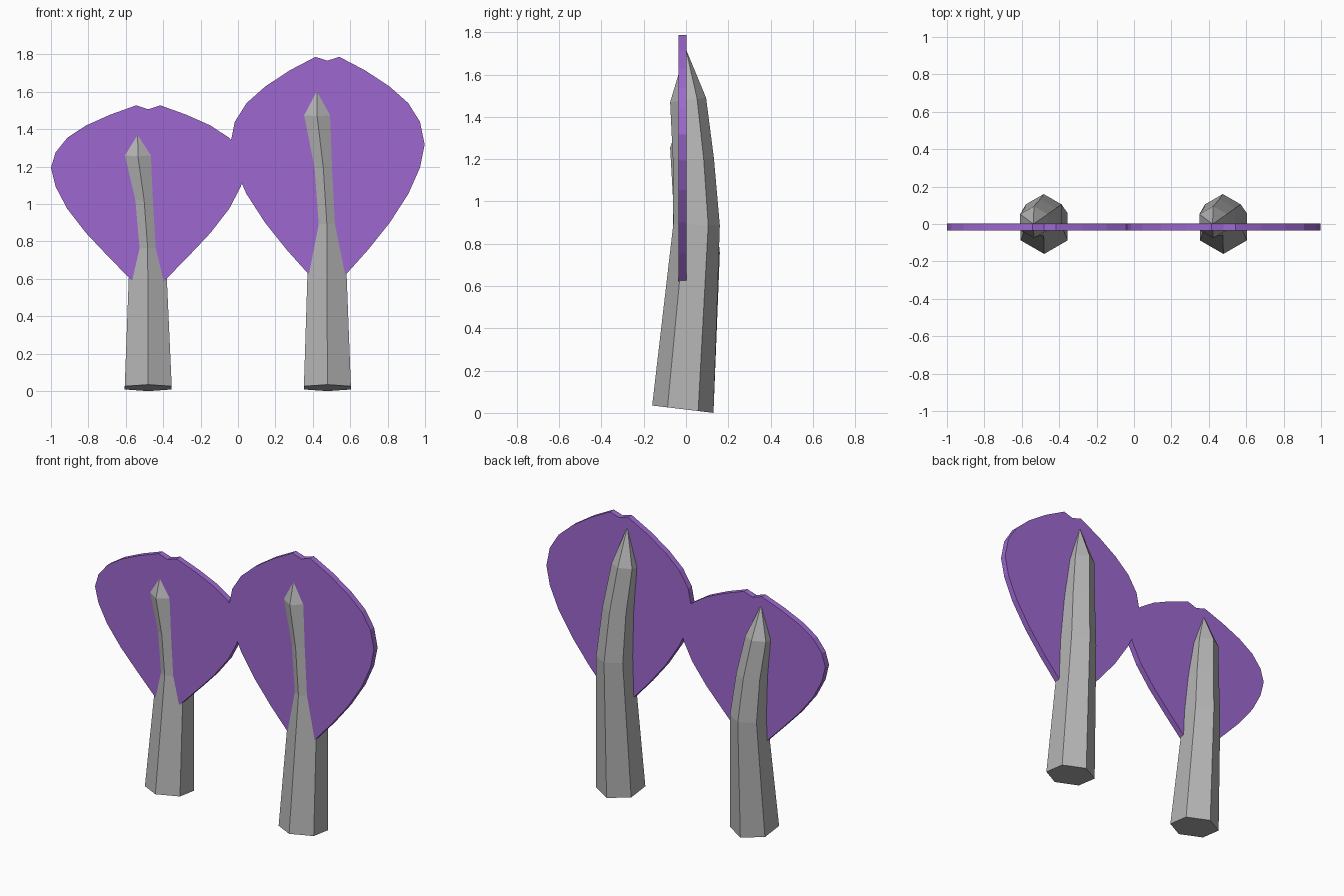
import bpy, bmesh, math

if "Cube" in bpy.data.objects:
    bpy.data.objects.remove(bpy.data.objects["Cube"])


def material(name, rgb):
    m = bpy.data.materials.new(name)
    m.diffuse_color = (*rgb, 1)
    m.use_nodes = True
    m.node_tree.nodes["Principled BSDF"].inputs["Base Color"].default_value = m.diffuse_color
    return m


GREY = material("stone_grey", (0.46, 0.46, 0.46))
PURPLE = material("leaf_purple", (0.34, 0.14, 0.63))


def finish(bm, name, mat):
    bmesh.ops.recalc_face_normals(bm, faces=bm.faces)
    mesh = bpy.data.meshes.new(name)
    bm.to_mesh(mesh)
    bm.free()
    mesh.materials.append(mat)
    bpy.context.collection.objects.link(bpy.data.objects.new(name, mesh))


# Trunk rings: x offset, y, z, radius, tilt (z slope along y)
RINGS = [(0, -0.015, 0.0175, 0.145, -0.12),
         (-0.003, 0.05, 0.89, 0.11, -0.03),
         (-0.022, 0.035, 1.20, 0.097, 0.05),
         (-0.055, 0.01, 1.48, 0.085, 0.12)]
APEX = (-0.058, 0.0, 1.72)


def trunk(name, x, height):
    """Bent six-sided trunk that ends in a point."""
    bm = bmesh.new()
    loops = []
    for i, (dx, y, z, r, tilt) in enumerate(RINGS):
        zc = z * height if i else z
        loop = []
        for k in range(6):
            a = math.radians(30 + 60 * k)
            dy = r * math.sin(a)
            loop.append(bm.verts.new((x + dx + r * math.cos(a), y + dy, zc + tilt * dy)))
        loops.append(loop)
    tip = bm.verts.new((x + APEX[0], APEX[1], APEX[2] * height))
    bm.faces.new(loops[0])
    for k in range(6):
        n = (k + 1) % 6
        for a, b in zip(loops, loops[1:]):
            bm.faces.new((a[k], a[n], b[n], b[k]))
        bm.faces.new((loops[-1][k], loops[-1][n], tip))
    finish(bm, name, GREY)


# Half widths of the leaf crown, from the top notch down to the lower tip
HALF = [0, 0.064, 0.203, 0.333, 0.432, 0.495, 0.52, 0.495, 0.433, 0.333, 0.217, 0.085, 0]
TALL_Z = [1.767, 1.787, 1.714, 1.628, 1.54, 1.44, 1.318, 1.195, 1.055, 0.90, 0.755, 0.608, 0.53]
SHORT_Z = [1.507, 1.528, 1.478, 1.42, 1.355, 1.277, 1.194, 1.093, 0.975, 0.846, 0.723, 0.588, 0.52]


def crown(name, x, heights):
    """Flat leaf-shaped plate, mirrored about its middle."""
    half = list(zip(HALF, heights))
    outline = half + [(-w, z) for w, z in half[-2:0:-1]]
    bm = bmesh.new()
    face = bm.faces.new([bm.verts.new((x + w, -0.035, z)) for w, z in outline])
    new = bmesh.ops.extrude_face_region(bm, geom=[face])["geom"]
    bmesh.ops.translate(bm, vec=(0, 0.038, 0),
                        verts=[v for v in new if isinstance(v, bmesh.types.BMVert)])
    finish(bm, name, PURPLE)


trunk("tall_trunk", 0.478, 1.0)
trunk("short_trunk", -0.48, 0.855)
crown("tall_crown", 0.478, TALL_Z)
crown("short_crown", -0.48, SHORT_Z)
